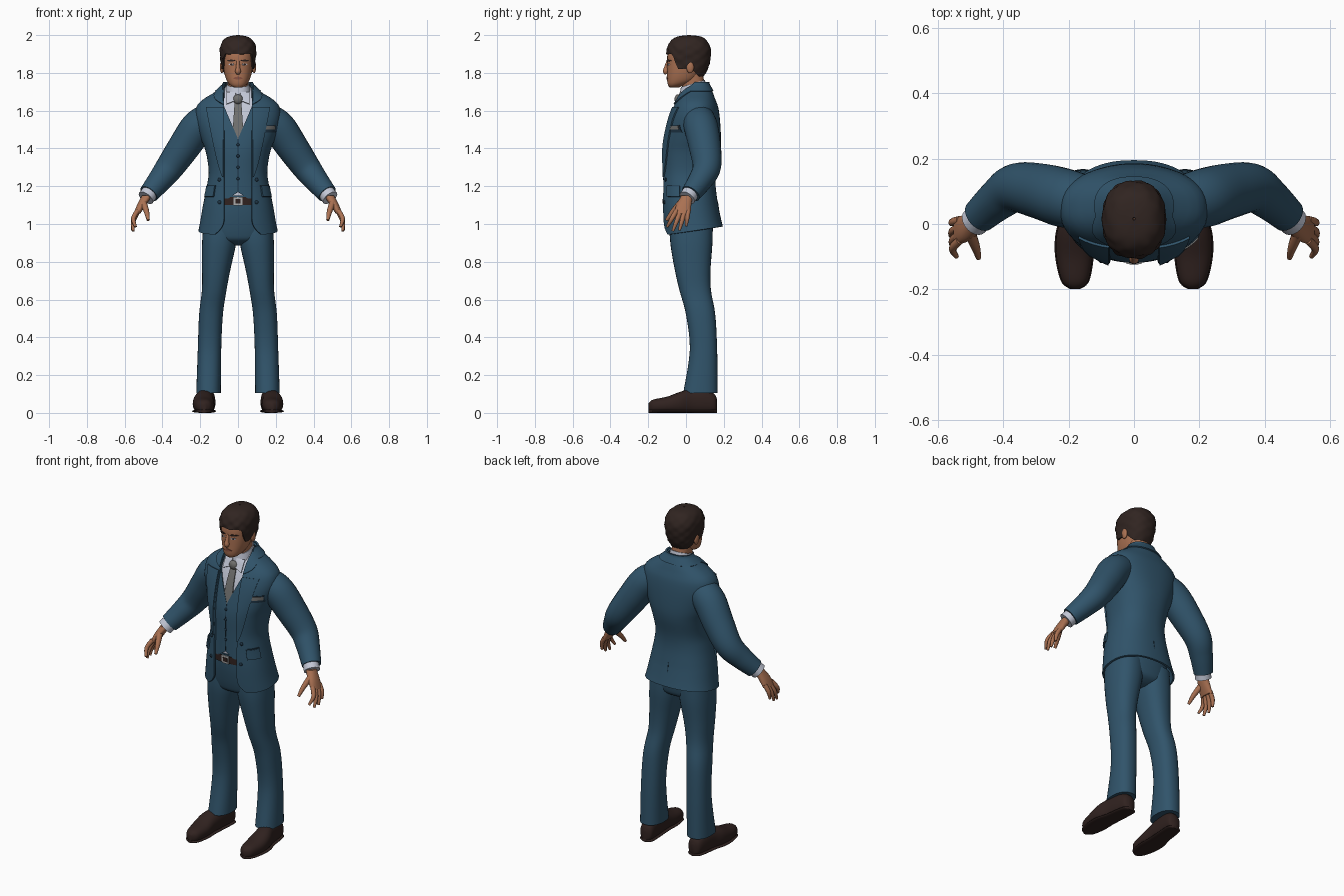
import bpy, bmesh
from math import sin, cos, pi, asin, copysign, radians
from mathutils import Vector

cube = bpy.data.objects.get("Cube")
if cube:
    bpy.data.objects.remove(cube, do_unlink=True)

POWER = 2.3  # roundness of the body cross-sections


def material(name, *rgb):
    m = bpy.data.materials.new(name)
    m.use_nodes = True
    m.diffuse_color = (*rgb, 1)
    bsdf = m.node_tree.nodes["Principled BSDF"]
    bsdf.inputs["Base Color"].default_value = (*rgb, 1)
    bsdf.inputs["Roughness"].default_value = 0.8
    return m


SUIT = material("suit_blue", 0.03, 0.088, 0.145)
SEAM = material("seam_dark_blue", 0.013, 0.035, 0.06)
SHIRT = material("shirt_white", 0.55, 0.58, 0.68)
TIE = material("tie_grey", 0.16, 0.16, 0.155)
SKIN = material("skin", 0.4, 0.165, 0.085)
LIP = material("lip", 0.25, 0.085, 0.055)
HAIR = material("hair_brown", 0.03, 0.018, 0.015)
LEATHER = material("leather_brown", 0.03, 0.016, 0.014)
METAL = material("buckle_metal", 0.4, 0.4, 0.4)


def lerp(a, b, t):
    return a + (b - a) * t


def ease(a, b, t):
    t = min(1, max(0, (t - a) / (b - a)))
    return t * t * (3 - 2 * t)


def spline(pts, n=6):
    out = []
    for i in range(len(pts) - 1):
        quad = [pts[min(max(i + k, 0), len(pts) - 1)] for k in (-1, 0, 1, 2)]
        for s in range(n):
            t = s / n
            out.append(tuple(b + 0.5 * t * (c - a + t * (2*a - 5*b + 4*c - d + t * (3*b - a - 3*c + d)))
                             for a, b, c, d in zip(*quad)))
    return out + [tuple(pts[-1])]


def section(surf, z):
    for p, q in zip(surf, surf[1:]):
        if z <= q[0]:
            t = max(0, (z - p[0]) / (q[0] - p[0]))
            return [lerp(a, b, t) for a, b in zip(p[1:], q[1:])]
    return list(surf[-1][1:])


def rounded(c):
    return copysign(abs(c) ** (2 / POWER), c)


def ring_point(surf, z, a, grow=0):
    """Point on a body at height z; angle 0 is the front, growing towards +x."""
    rx, front, back, *cx = section(surf, z)
    return Vector(((cx[0] if cx else 0) + (rx + grow) * rounded(sin(a)),
                   (front + back) / 2 + ((back - front) / 2 + grow) * rounded(-cos(a)), z))


def angle_at(surf, x, z):
    ratio = min(0.98, abs(x) / section(surf, z)[0])
    return copysign(asin(ratio ** (POWER / 2)), x)


def surface(name, mat, f, nu, nv, thick=0, mirror=False, cap=False):
    bm = bmesh.new()
    g = [[bm.verts.new(f(i / nu, j / nv)) for i in range(nu + 1)] for j in range(nv + 1)]
    for j in range(nv):
        for i in range(nu):
            bm.faces.new((g[j][i], g[j][i + 1], g[j + 1][i + 1], g[j + 1][i]))
    bmesh.ops.remove_doubles(bm, verts=bm.verts, dist=1e-5)
    if cap:
        bmesh.ops.holes_fill(bm, edges=bm.edges, sides=0)
        bmesh.ops.recalc_face_normals(bm, faces=bm.faces)
    me = bpy.data.meshes.new(name)
    bm.to_mesh(me)
    bm.free()
    me.materials.append(mat)
    ob = bpy.data.objects.new(name, me)
    bpy.context.collection.objects.link(ob)
    if mirror:
        ob.modifiers.new("Mirror", 'MIRROR')
    if thick:
        ob.modifiers.new("Solidify", 'SOLIDIFY').thickness = thick
    bpy.ops.object.select_all(action='DESELECT')
    ob.select_set(True)
    bpy.context.view_layer.objects.active = ob
    bpy.ops.object.convert(target='MESH')
    bpy.ops.object.shade_smooth_by_angle(angle=radians(45))


def loft(name, mat, surf, grow=0, tilt=0, lo=None, hi=None, nv=30, **kw):
    lo, hi = lo or surf[0][0], hi or surf[-1][0]

    def f(u, v):
        p = ring_point(surf, lerp(lo, hi, v), 2 * pi * u, grow)
        p.z += tilt * (p.y - 0.04)
        return p
    surface(name, mat, f, 32, nv, **kw)


def patch(name, mat, surf, f, grow, thick=0.006, nu=8, nv=10, polar=False, mirror=False):
    def g(u, v):
        x, z = f(u, v)
        return ring_point(surf, z, x if polar else angle_at(surf, x, z), grow)
    surface(name, mat, g, nu, nv, thick, mirror)


def tube(name, mat, pts, n=16, mirror=True):
    path = spline(pts)
    last = len(path) - 1

    def f(u, v):
        i = round(v * last)
        t = Vector(path[min(i + 1, last)][:3]) - Vector(path[max(i - 1, 0)][:3])
        side = t.cross(Vector((0, 1, 0))).normalized()
        up = side.cross(t).normalized()
        return Vector(path[i][:3]) + path[i][3] * (side * cos(2 * pi * u) + up * sin(2 * pi * u))
    surface(name, mat, f, n, last, mirror=mirror, cap=True)


def ball(name, mat, loc, size, mirror=False):
    def f(u, v):
        a, b = 2 * pi * u, pi * (v - 0.5)
        return Vector(loc) + Vector((size[0] * cos(a) * cos(b), size[1] * sin(a) * cos(b), size[2] * sin(b)))
    surface(name, mat, f, 16, 10, mirror=mirror)


def box(x0, x1, z0, z1):
    return lambda u, v: (lerp(x0, x1, u), lerp(z0, z1, v))


def lens(x, z, w, h):
    return lambda u, v: (x + w * (2 * u - 1), z + h * (2 * v - 1) * sin(pi * u))


# Body profiles: height, half width, front, back (and sideways centre)
TORSO = spline([(.94, .21, -.12, .195), (1, .2, -.125, .185), (1.1, .185, -.13, .17), (1.2, .165, -.13, .157),
                (1.28, .155, -.13, .16), (1.38, .17, -.13, .18), (1.45, .195, -.12, .185), (1.55, .225, -.095, .18),
                (1.62, .22, -.07, .17), (1.66, .185, -.05, .155), (1.7, .12, -.03, .14), (1.745, .07, .01, .115)])
HEAD = spline([(1.722, .02, -.085, -.04), (1.735, .042, -.095, -.01), (1.76, .06, -.1, .05), (1.8, .073, -.1, .08),
               (1.85, .08, -.1, .1), (1.9, .083, -.098, .115), (1.95, .075, -.08, .105), (1.985, .04, -.04, .07)])
SCALP = spline([(1.77, .07, -.09, .085), (1.82, .085, -.1, .115), (1.88, .094, -.105, .13), (1.93, .096, -.1, .13),
                (1.97, .08, -.08, .11), (1.992, .05, -.045, .08), (2, .004, .012, .02)])
PELVIS = spline([(.885, .05, -.01, .08), (.91, .15, -.07, .125), (.95, .182, -.09, .14),
                 (1.05, .178, -.108, .15), (1.15, .15, -.115, .14)])
LEG = spline([(.105, .065, -.015, .168, .156), (.33, .062, .02, .165, .151), (.52, .063, 0, .155, .143),
              (.65, .065, -.035, .132, .126), (.76, .075, -.06, .13, .115), (.9, .09, -.083, .14, .1),
              (1, .088, -.085, .14, .095)])
NECK = spline([(1.66, .054, -.015, .1), (1.73, .052, -.02, .098), (1.8, .055, -.03, .09)])
COLLAR = spline([(1.685, .07, -.037, .112), (1.745, .06, -.027, .1)])


# Jacket, open down the front with rounded lower corners
def opening(z):
    return .075 + .05 * (max(0, 1.02 - z) / .08) ** 2


def open_ring(u, z):
    a = angle_at(TORSO, opening(z), z)
    return lerp(a, 2 * pi - a, u)


def jacket(u, v):
    z = lerp(.94, 1.745, v)
    p = ring_point(TORSO, z, open_ring(u, z))
    p.z += .15 * (p.y + .12) * max(0, 1.1 - z) / .16
    return p


def jacket_collar(u, v):
    z = lerp(1.635 + .07 * min(1, 4 * (1 - abs(2 * u - 1))), 1.752, v)
    return ring_point(TORSO, z, open_ring(u, z), .008)


def lapel(u, v):
    z = lerp(1.25, 1.62, v)
    return lerp(opening(z), .08 + .085 * v ** .8, u), z


surface("jacket", SUIT, jacket, 56, 44, thick=.01)
surface("jacket_collar", SUIT, jacket_collar, 48, 6, thick=.01)
patch("lapels", SUIT, TORSO, lapel, .008, .009, nv=16, mirror=True)
patch("pocket_flaps", SUIT, TORSO, box(.75, 1.3, 1.145, 1.2), .009, .01, polar=True, mirror=True)
patch("pocket_seams", SEAM, TORSO, box(.74, 1.31, 1.2, 1.205), .006, polar=True, mirror=True)
patch("chest_pocket", SEAM, TORSO, box(.138, .197, 1.485, 1.525), .003)
patch("pocket_square", TIE, TORSO, box(.143, .192, 1.5, 1.52), .007)
patch("back_seam", SEAM, TORSO, box(pi - .004, pi + .004, 1.0, 1.12), .002, polar=True, nu=2)
for z in (1.235, 1.115):
    y = ring_point(TORSO, z, angle_at(TORSO, .098, z)).y
    ball("jacket_buttons", SEAM, (.098, y, z), (.01, .006, .01), True)


# Shirt, vest and tie
def vest(u, v):
    z = lerp(1.17 - .035 * min(1, 2 * u), 1.66, v)
    return lerp(max(0, z - 1.45) * .45, .11, u), z


loft("shirt", SHIRT, TORSO, -.024, lo=1.11, hi=1.735)
loft("shirt_collar", SHIRT, COLLAR, tilt=.3, nv=4, thick=.005)
patch("collar_points", SHIRT, TORSO, lambda u, v: (.012 + .05 * u, lerp(1.655 - .02 * u, 1.7, v)), 0, mirror=True)
patch("vest", SUIT, TORSO, vest, -.012, .005, nv=24, mirror=True)
patch("vest_seam", SEAM, TORSO, box(-.002, .002, 1.175, 1.45), -.011, .003, nu=2)
patch("tie", TIE, TORSO, lambda u, v: ((2 * u - 1) * lerp(.034, .018, v), lerp(1.44, 1.66, v)), -.014)
ball("tie_knot", TIE, (0, -.043, 1.66), (.026, .018, .026))
for z in (1.24, 1.3, 1.36, 1.42):
    ball("vest_button", SEAM, (0, section(TORSO, z)[1] + .012, z), (.008, .005, .008))

# Trousers and belt
loft("trouser_hips", SUIT, PELVIS, cap=True)
loft("trouser_legs", SUIT, LEG, cap=True, mirror=True, nv=36)
patch("belt", LEATHER, TORSO, box(-.11, .11, 1.1, 1.142), -.012)
patch("buckle", METAL, TORSO, box(-.024, .024, 1.098, 1.144), -.008)
patch("buckle_centre", LEATHER, TORSO, box(-.015, .015, 1.109, 1.133), -.006)

# Shoes: swept from toe to heel, with a thin sole
SHOE = spline([(-.199, .18, .032, .012, .018), (-.175, .18, .036, .04, .034), (-.1, .182, .042, .056, .044),
               (-.03, .182, .054, .055, .058), (.03, .172, .06, .048, .066), (.1, .165, .06, .045, .066),
               (.15, .16, .05, .038, .05), (.165, .16, .04, .015, .03)])


def shoe(u, v, sole=False):
    y, x, zc, rx, rz = SHOE[round(v * (len(SHOE) - 1))]
    if sole:
        zc, rx, rz = .009, rx + .003, .009
    return Vector((x + rx * rounded(cos(2 * pi * u)), y, max(0 if sole else .01, zc + rz * rounded(sin(2 * pi * u)))))


surface("shoes", LEATHER, shoe, 24, len(SHOE) - 1, mirror=True, cap=True)
surface("shoe_soles", LEATHER, lambda u, v: shoe(u, v, True), 24, len(SHOE) - 1, mirror=True, cap=True)

# Arms and hands
tube("sleeves", SUIT, [(.155, .065, 1.555, .085), (.215, .08, 1.51, .09), (.285, .1, 1.41, .085),
                       (.36, .11, 1.302, .075), (.415, .075, 1.23, .064), (.472, .025, 1.16, .053)], 24)
tube("shirt_cuffs", SHIRT, [(.455, .035, 1.18, .044), (.488, .006, 1.138, .045)], 20)
PALM = spline([(1.055, .017, -.062, .024, .535), (1.1, .024, -.052, .028, .511), (1.15, .027, -.025, .035, .482)])
loft("palms", SKIN, PALM, cap=True, mirror=True, nv=12)
tube("thumbs", SKIN, [(.5, -.03, 1.11, .018), (.484, -.07, 1.065, .014), (.475, -.104, 1.02, .008)], 10)
for y, z, tip_x, tip_y, tip_z in ((-.05, 1.07, .542, -.1, .985), (-.03, 1.065, .555, -.07, .962),
                                  (-.008, 1.065, .56, -.035, .966), (.012, 1.07, .558, 0, .988)):
    tube("fingers", SKIN, [(.532, y, z, .013), (.554, lerp(y, tip_y, .5), lerp(z, tip_z, .5), .012),
                           (tip_x, tip_y, tip_z, .007)], 10)


# Head, face and hair
def hair(u, v):
    a = 2 * pi * u
    t = min(a, 2 * pi - a)
    line = 1.9 - .08 * ease(.75, 1.2, t) - .04 * ease(1.6, 2.4, t)
    z = lerp(line, 2, 1 - (1 - v) ** 2)
    return ring_point(SCALP, z, a, .004 * sin(9 * a) * sin(z * 120) * (1 - v))


loft("neck", SKIN, NECK, nv=8, cap=True)
loft("head", SKIN, HEAD, cap=True)
surface("hair", HAIR, hair, 64, 24, thick=.012)
ball("ears", SKIN, (.085, .022, 1.83), (.011, .02, .032), True)
tube("nose", SKIN, [(0, -.094, 1.865, .008), (0, -.104, 1.83, .011), (0, -.107, 1.808, .015), (0, -.1, 1.797, .01)],
     12, False)
patch("eyes", SHIRT, HEAD, lens(.034, 1.845, .015, .006), .002, .004, mirror=True)
patch("irises", HAIR, HEAD, lens(.034, 1.845, .007, .006), .003, .004, mirror=True)
patch("eyebrows", HAIR, HEAD, lens(.035, 1.865, .024, .005), .004, .006, mirror=True)
patch("lips", LIP, HEAD, lens(0, 1.772, .026, .008), .004, .006)
